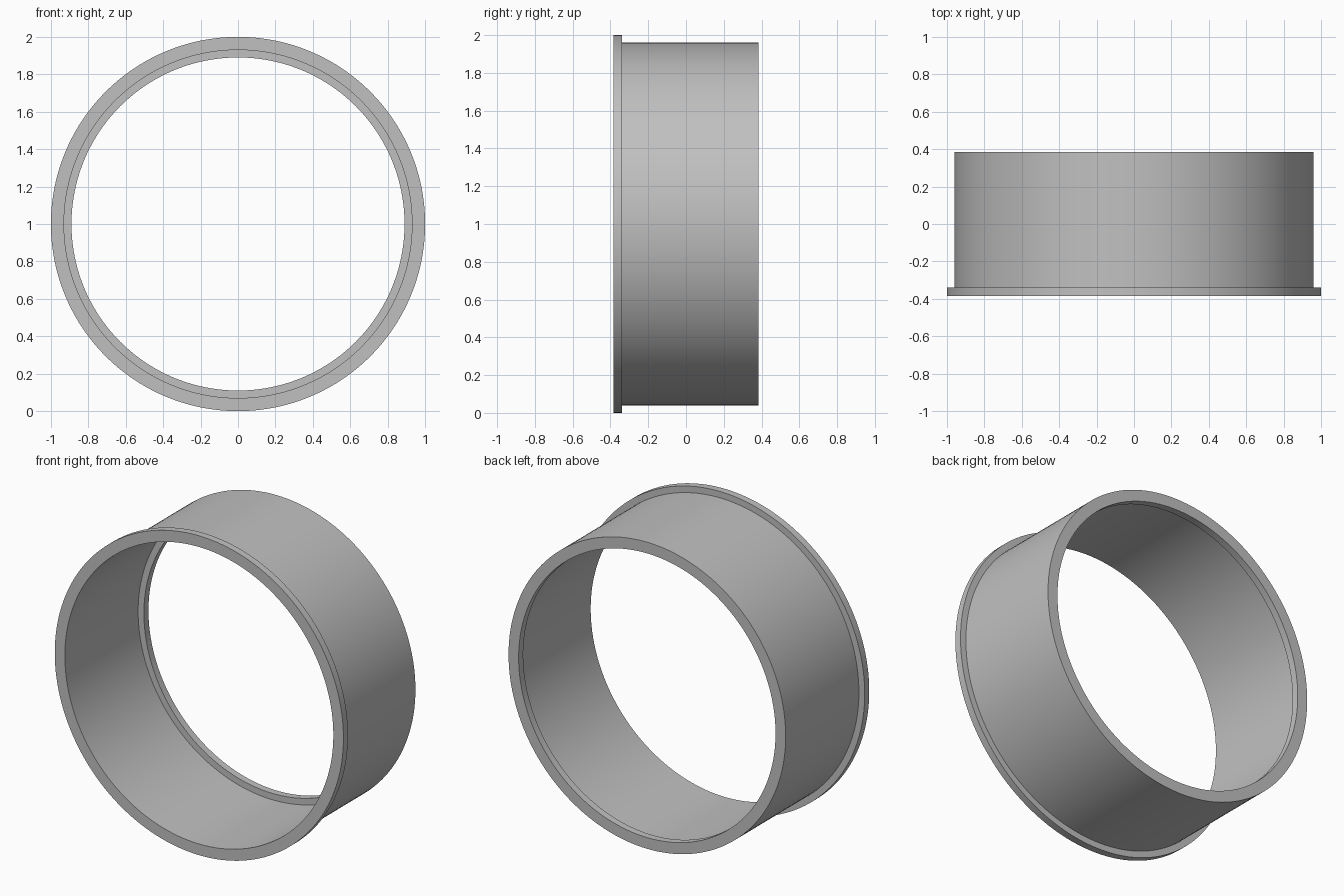
import bpy, bmesh, math
from mathutils import Vector

cube = bpy.data.objects.get("Cube")
if cube:
    bpy.data.objects.remove(cube, do_unlink=True)

SEGMENTS = 160
HALF_DEPTH = 0.385
LIP = FLANGE = 0.045
AXIS_HEIGHT = 1.0

grey = bpy.data.materials.new("plain grey")
grey.use_nodes = True
colour = (0.53, 0.53, 0.53, 1)
grey.diffuse_color = colour
grey.node_tree.nodes["Principled BSDF"].inputs["Base Color"].default_value = colour


def lathe(name, profile):
    """Revolve a closed (radius, y) profile around the y axis."""
    bm = bmesh.new()
    verts = [bm.verts.new((r, y, 0)) for r, y in profile]
    edges = [bm.edges.new((v, verts[(i + 1) % len(verts)]))
             for i, v in enumerate(verts)]
    bmesh.ops.spin(bm, geom=verts + edges, cent=Vector(), axis=(0, 1, 0),
                   angle=math.tau, steps=SEGMENTS, use_merge=True)
    bmesh.ops.remove_doubles(bm, verts=bm.verts, dist=1e-4)
    bmesh.ops.recalc_face_normals(bm, faces=bm.faces)
    mesh = bpy.data.meshes.new(name)
    bm.to_mesh(mesh)
    bm.free()
    mesh.materials.append(grey)
    obj = bpy.data.objects.new(name, mesh)
    obj.location.z = AXIS_HEIGHT
    bpy.context.collection.objects.link(obj)
    bpy.ops.object.select_all(action='DESELECT')
    obj.select_set(True)
    bpy.context.view_layer.objects.active = obj
    bpy.ops.object.shade_smooth_by_angle(angle=math.radians(30))
    return obj


# Sleeve with an outer flange at the front and an inner lip at the back
lathe("flanged_sleeve", [
    (0.93, -HALF_DEPTH),
    (1.0, -HALF_DEPTH),
    (1.0, -HALF_DEPTH + FLANGE),
    (0.96, -HALF_DEPTH + FLANGE),
    (0.96, HALF_DEPTH),
    (0.89, HALF_DEPTH),
    (0.89, HALF_DEPTH - LIP),
    (0.93, HALF_DEPTH - LIP),
])
